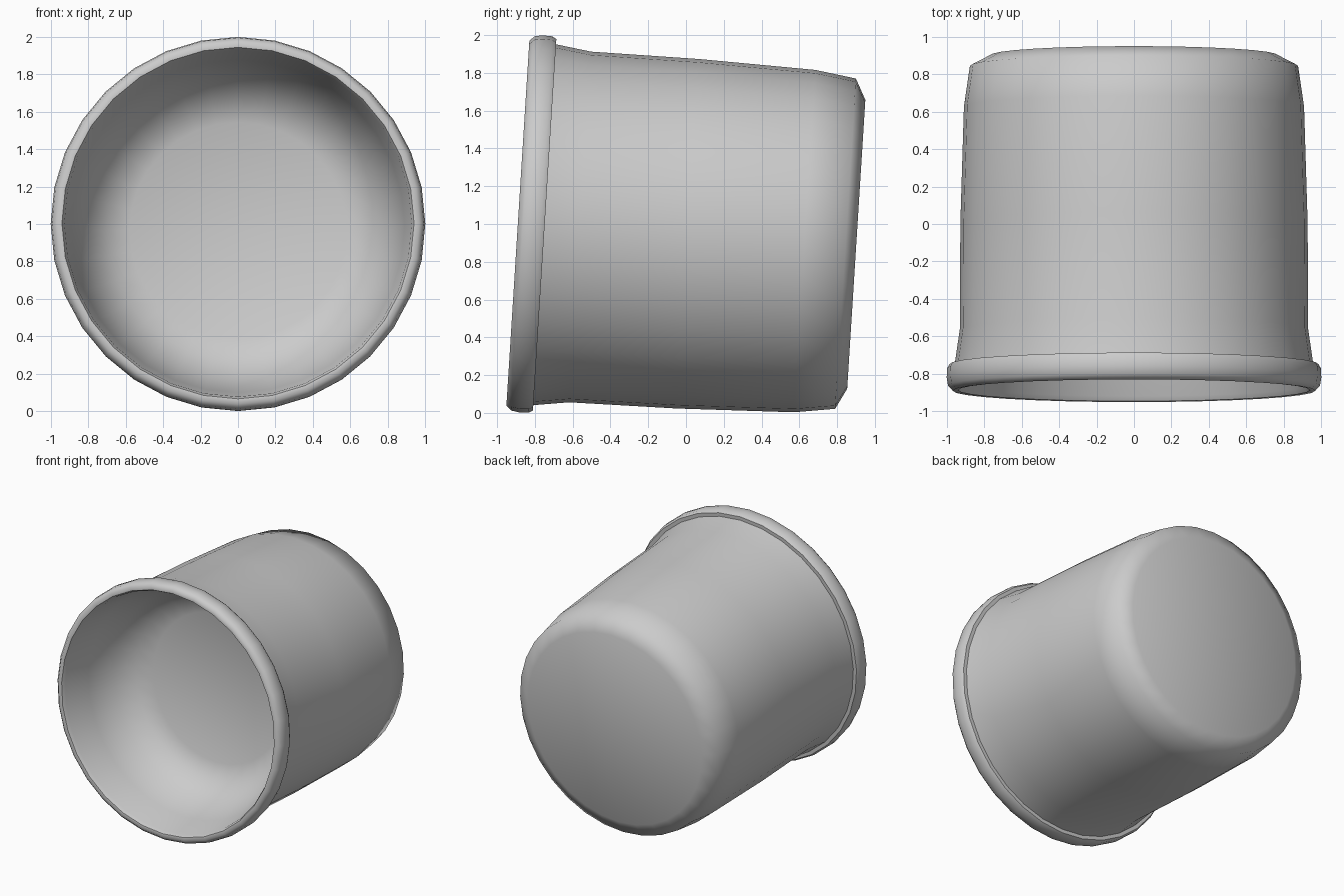
import bpy, bmesh
from math import sin, cos, pi, radians

if "Cube" in bpy.data.objects:
    bpy.data.objects.remove(bpy.data.objects["Cube"])

SIDES = 32
TILT = radians(3.6)          # the axis dips slightly toward the back
CENTRE_Y, CENTRE_Z = -0.89, 1.005


def place(t, r, a):
    """Point at depth t along the cup's axis, radius r, angle a."""
    up = r * cos(a)
    return (r * sin(a),
            CENTRE_Y + t * cos(TILT) + up * sin(TILT),
            CENTRE_Z - t * sin(TILT) + up * cos(TILT))


def lathe(name, profile):
    """Revolve a (depth, radius) profile and close both ends with flat discs."""
    bm = bmesh.new()
    rings = [[bm.verts.new(place(t, r, 2 * pi * i / SIDES)) for i in range(SIDES)]
             for t, r in profile]
    for p, q in zip(rings, rings[1:]):
        for i in range(SIDES):
            j = (i + 1) % SIDES
            bm.faces.new((p[i], p[j], q[j], q[i]))
    bm.faces.new(rings[0])
    bm.faces.new(rings[-1])
    bmesh.ops.recalc_face_normals(bm, faces=bm.faces)
    mesh = bpy.data.meshes.new(name)
    bm.to_mesh(mesh)
    bm.free()
    obj = bpy.data.objects.new(name, mesh)
    bpy.context.collection.objects.link(obj)
    bpy.ops.object.select_all(action='DESELECT')
    obj.select_set(True)
    bpy.context.view_layer.objects.active = obj
    bpy.ops.object.shade_smooth_by_angle(angle=radians(55))
    return obj


# Rounded inner bowl, from its flat floor out to the lip
inside = [(0.65, 0.58), (0.60, 0.70), (0.48, 0.81), (0.27, 0.89), (0.03, 0.927)]
# Thick rolled rim
rim = [(0.003, 0.94), (0.0, 0.968), (0.028, 0.993), (0.07, 1.0), (0.12, 0.998),
       (0.142, 0.985), (0.142, 0.957)]
# Tapered outer wall and chamfered flat base
outside = [(0.33, 0.93), (0.90, 0.927), (1.52, 0.908), (1.738, 0.876), (1.795, 0.766)]

lathe("cup", inside + rim + outside)
